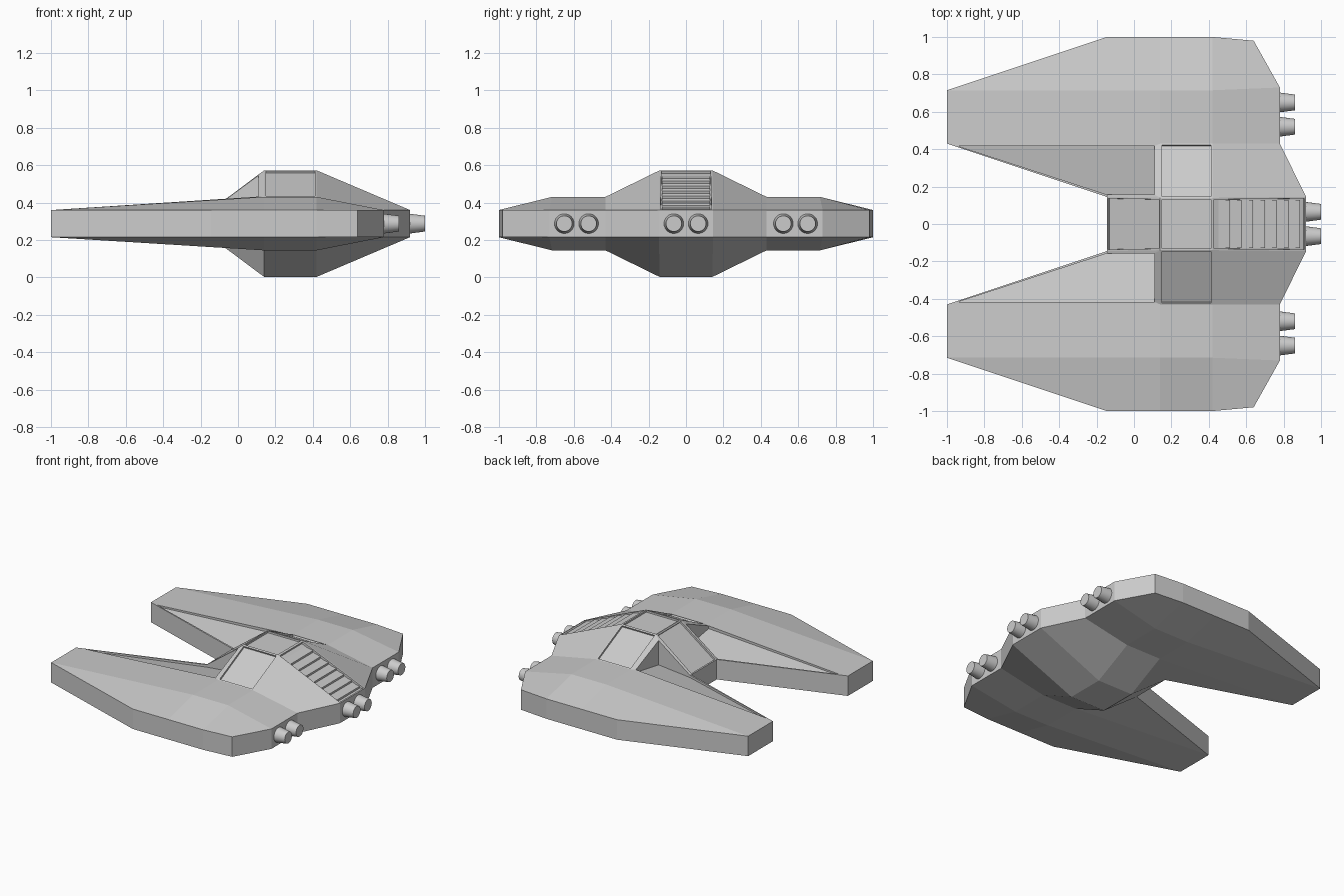
import bpy, bmesh, math
from mathutils import Vector

if "Cube" in bpy.data.objects:
    bpy.data.objects.remove(bpy.data.objects["Cube"])

MID = 0.2875      # height of the hull's mirror plane
RIM = 0.0725      # half thickness of the edge band


def finish(bm, name):
    bmesh.ops.recalc_face_normals(bm, faces=bm.faces[:])
    me = bpy.data.meshes.new(name)
    bm.to_mesh(me)
    bm.free()
    ob = bpy.data.objects.new(name, me)
    bpy.context.collection.objects.link(ob)
    return ob


# Hull: lengthwise columns (y front, y middle, y back, x front, x back, half height)
half = [(0.145, 0.14, 0.145, -0.145, 0.92, 0.285),
        (0.43, 0.43, 0.43, -1.0, 0.78, 0.143),
        (0.715, 0.715, 0.73, -1.0, 0.78, 0.143),
        (1.0, 1.0, 0.98, -0.145, 0.64, RIM)]
cols = [(-a, -b, -c, *r) for a, b, c, *r in reversed(half)] + half

bm = bmesh.new()


def shell(sign):
    grid = []
    for yf, ym, yb, xf, xb, h in cols:
        pts = [(xf, yf, RIM), (0.14, ym, h), (0.42, ym, h), (xb, yb, RIM)]
        grid.append([bm.verts.new((x, y, MID + sign * z)) for x, y, z in pts])
    faces = {}
    for i in range(7):
        for j in range(3):
            q = [grid[i][j], grid[i + 1][j], grid[i + 1][j + 1], grid[i][j + 1]]
            if sign > 0 and j == 0 and i in (2, 4):
                continue          # left open for the recessed decks
            faces[i, j] = bm.faces.new(q)
    loop = ([c[0] for c in grid] + grid[-1][1:] +
            [c[3] for c in reversed(grid[:-1])] + [grid[0][2], grid[0][1]])
    return grid, faces, loop


top, top_faces, top_loop = shell(1)
_, _, low_loop = shell(-1)
n = len(top_loop)
for k in range(n):
    m = (k + 1) % n
    bm.faces.new((top_loop[k], top_loop[m], low_loop[m], low_loop[k]))

# Recessed decks between the cabin and each prong
rim_pts = [(-0.142, 0.157, 0.360), (-0.94, 0.417, 0.361),
           (0.11, 0.417, 0.432), (0.11, 0.157, 0.545)]
floor_z = [0.343, 0.350, 0.412, 0.368]
for s, a, b in ((1, 4, 5), (-1, 3, 2)):
    outer = [top[a][0], top[b][0], top[b][1], top[a][1]]
    rim = [bm.verts.new((x, s * y, z)) for x, y, z in rim_pts]
    floor = [bm.verts.new((p[0], s * p[1], z)) for p, z in zip(rim_pts, floor_z)]
    for k in range(4):
        m = (k + 1) % 4
        bm.faces.new((outer[k], outer[m], rim[m], rim[k]))
        bm.faces.new((rim[k], rim[m], floor[m], floor[k]))
    bm.faces.new(floor)

# Sunken windows on the cabin and the rear grille bay
bmesh.ops.recalc_face_normals(bm, faces=bm.faces[:])
for key, depth in (((3, 0), 0.012), ((3, 1), 0.012), ((2, 1), 0.012),
                   ((4, 1), 0.012), ((3, 2), 0.016)):
    f = top_faces[key]
    bmesh.ops.inset_individual(bm, faces=[f], thickness=0.012, depth=0)
    bmesh.ops.inset_individual(bm, faces=[f], thickness=0.001, depth=-depth)
finish(bm, "hull")

# Rear grille: sawtooth slats set in the bay
bm = bmesh.new()
slope = (0.36 - 0.5725) / 0.5
surf = lambda x: 0.5725 + slope * (x - 0.42)
x0, pitch = 0.45, 0.0625
for k in range(7):
    a, b = x0 + k * pitch, x0 + (k + 1) * pitch
    tri = [(a, surf(a) - 0.018), (b, surf(b) - 0.004), (b, surf(b) - 0.02)]
    l, r = [[bm.verts.new((x, y, z)) for x, z in tri] for y in (-0.128, 0.128)]
    bm.faces.new(l)
    bm.faces.new(r)
    for i in range(3):
        j = (i + 1) % 3
        bm.faces.new((l[i], l[j], r[j], r[i]))
finish(bm, "rear_grille")

# Six tapered thrusters
for i, (x, y) in enumerate([(0.92, -0.065), (0.92, 0.065), (0.78, -0.52),
                            (0.78, 0.52), (0.78, -0.65), (0.78, 0.65)]):
    bpy.ops.mesh.primitive_cone_add(vertices=24, radius1=0.054, radius2=0.042,
                                    depth=0.09, location=(x + 0.035, y, MID),
                                    rotation=(0, math.pi / 2, 0))
    ob = bpy.context.object
    ob.name = f"thruster_{i + 1}"
    bpy.ops.object.shade_smooth_by_angle(angle=math.radians(40))
